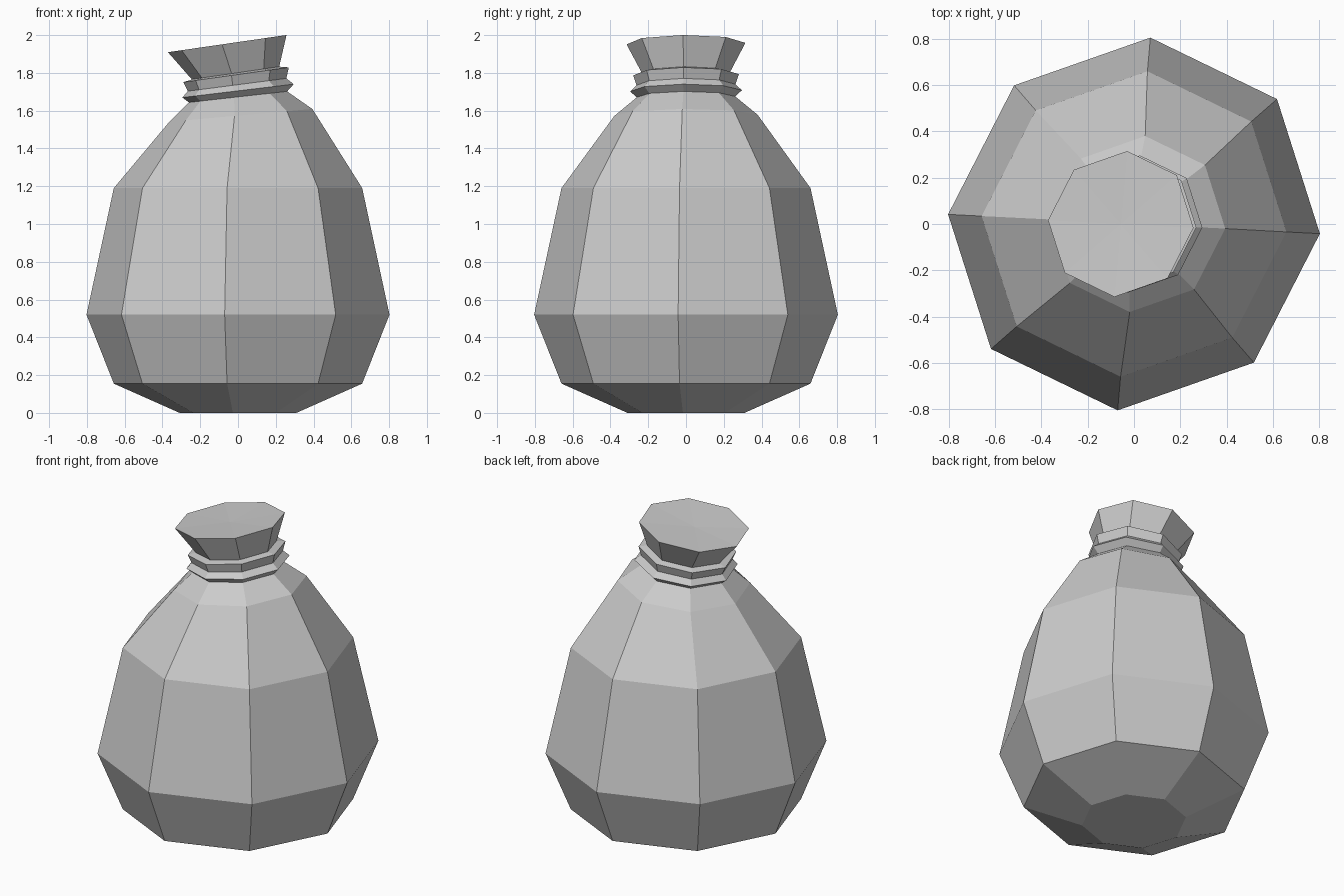
import bpy, bmesh, math

cube = bpy.data.objects.get("Cube")
if cube:
    bpy.data.objects.remove(cube, do_unlink=True)

SIDES = 8
TURN = math.radians(-4)
SKEW = 0.018   # slight diagonal stretch of the hand-made outline

cloth = bpy.data.materials.new("grey cloth")
cloth.use_nodes = True
grey = (0.6, 0.6, 0.6, 1)
cloth.diffuse_color = grey
cloth.node_tree.nodes["Principled BSDF"].inputs["Base Color"].default_value = grey


def lathe(name, rings, cap_bottom=False, dish=None):
    """Octagonal rings given as (radius, height, centre x, slope along x)."""
    bm = bmesh.new()
    loops = []
    for r, z, cx, slope in rings:
        loop = []
        for i in range(SIDES):
            a = TURN + i * math.tau / SIDES
            x = r * (math.cos(a) + SKEW * math.sin(a))
            y = r * (math.sin(a) + SKEW * math.cos(a))
            loop.append(bm.verts.new((cx + x, y, z + slope * x)))
        loops.append(loop)
    for low, high in zip(loops, loops[1:]):
        for i in range(SIDES):
            j = (i + 1) % SIDES
            bm.faces.new((low[i], low[j], high[j], high[i]))
    if cap_bottom:
        bm.faces.new(loops[0][::-1])
    if dish is not None:
        # slightly sunken top made of triangles
        r, z, cx, slope = rings[-1]
        mid = bm.verts.new((cx, 0, z - dish))
        for i in range(SIDES):
            bm.faces.new((loops[-1][i], loops[-1][(i + 1) % SIDES], mid))
    mesh = bpy.data.meshes.new(name)
    bm.to_mesh(mesh)
    bm.free()
    mesh.materials.append(cloth)
    obj = bpy.data.objects.new(name, mesh)
    bpy.context.collection.objects.link(obj)
    return obj


# Round belly, narrowing to a leaning neck
lathe("sack_body", [
    (0.31, 0, 0, 0),
    (0.66, 0.155, 0, 0),
    (0.805, 0.52, 0, 0),
    (0.66, 1.19, 0, 0),
    (0.38, 1.575, 0.015, 0.09),
    (0.24, 1.69, 0, 0.11),
], cap_bottom=True)

# Cord wound twice around the neck
lathe("tie_cord", [
    (0.22, 1.672, 0, 0.11),
    (0.26, 1.672, 0, 0.11),
    (0.296, 1.705, 0, 0.12),
    (0.262, 1.737, -0.005, 0.13),
    (0.28, 1.79, -0.01, 0.14),
    (0.22, 1.802, -0.01, 0.145),
])

# Flared cloth above the cord
lathe("sack_ruffle", [
    (0.23, 1.795, -0.012, 0.145),
    (0.315, 1.955, -0.057, 0.145),
], dish=0.01)
